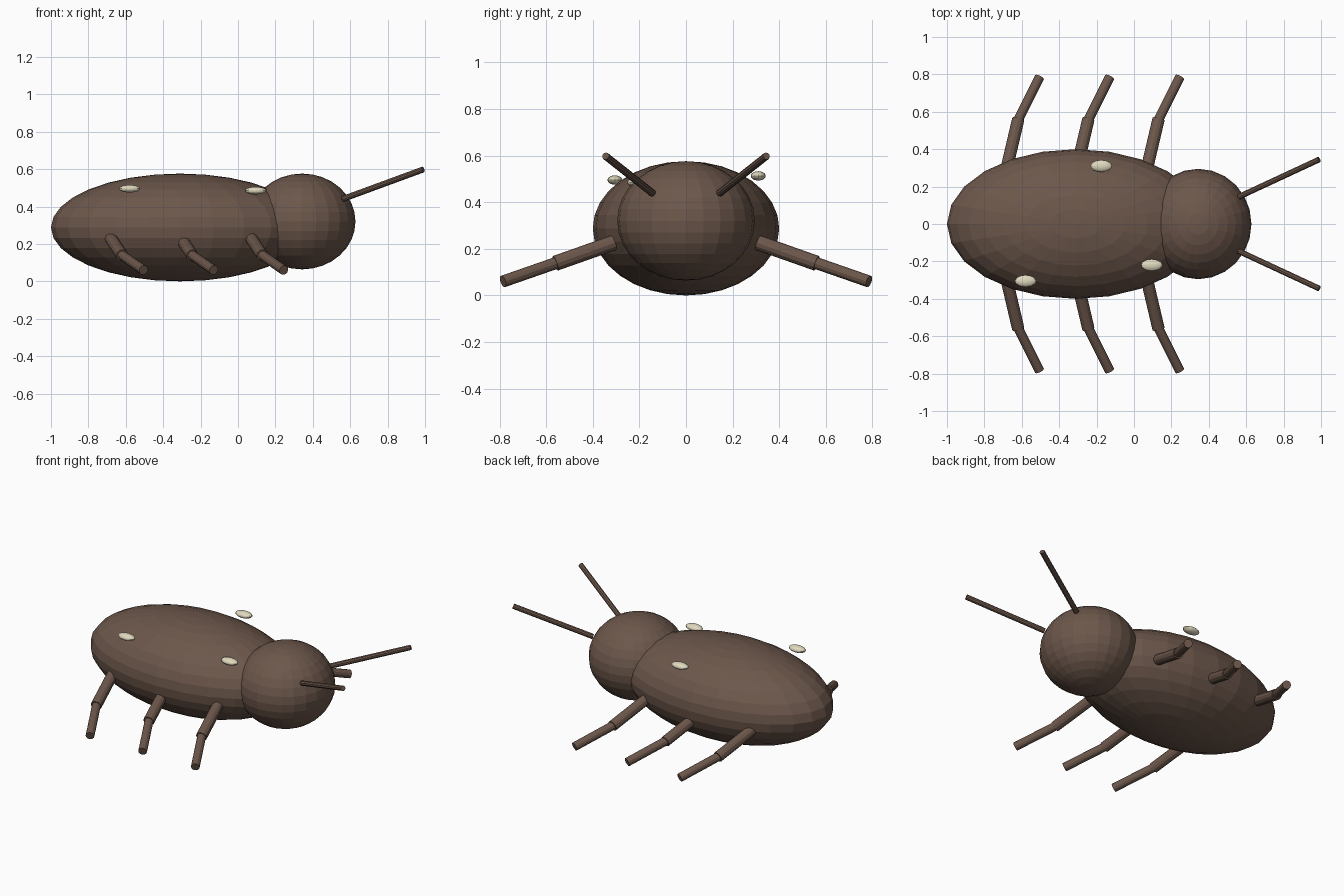
import bpy
from mathutils import Vector

if "Cube" in bpy.data.objects:
    bpy.data.objects.remove(bpy.data.objects["Cube"])


def material(name, rgb):
    m = bpy.data.materials.new(name)
    m.diffuse_color = (*rgb, 1)
    m.use_nodes = True
    m.node_tree.nodes["Principled BSDF"].inputs["Base Color"].default_value = m.diffuse_color
    return m


brown = material("brown shell", (0.15, 0.095, 0.07))
cream = material("cream spot", (0.75, 0.70, 0.52))


def ellipsoid(name, centre, radii, mat, segments=24, rings=16):
    bpy.ops.mesh.primitive_uv_sphere_add(segments=segments, ring_count=rings,
                                         radius=1, location=centre)
    ob = bpy.context.object
    ob.name = name
    ob.scale = radii
    ob.data.materials.append(mat)
    return ob


def rod(name, start, end, radius, sides):
    a, b = Vector(start), Vector(end)
    bpy.ops.mesh.primitive_cylinder_add(vertices=sides, radius=radius,
                                        depth=(b - a).length, location=(a + b) / 2)
    ob = bpy.context.object
    ob.name = name
    ob.rotation_euler = (b - a).to_track_quat('Z', 'Y').to_euler()
    ob.data.materials.append(brown)
    return ob


# Body and head, faceted
ellipsoid("body", (-0.31, 0, 0.288), (0.69, 0.40, 0.288), brown)
ellipsoid("head", (0.343, 0, 0.32), (0.285, 0.295, 0.256), brown)

# Three floating oval spots
for i, c in enumerate([(-0.58, -0.305, 0.495), (0.095, -0.22, 0.485),
                       (-0.175, 0.31, 0.513)]):
    ellipsoid(f"spot_{i + 1}", c, (0.057, 0.032, 0.02), cream, 16, 10)

for side, label in ((-1, "right"), (1, "left")):
    # Antennae
    rod(f"antenna_{label}", (0.56, side * 0.145, 0.44),
        (0.99, side * 0.345, 0.598), 0.016, 10)
    # Jointed legs: thick upper part and thinner lower part
    for i, x in enumerate((-0.62, -0.245, 0.13)):
        rod(f"upper_leg_{label}_{i + 1}", (x - 0.06, side * 0.30, 0.23),
            (x + 0.001, side * 0.56, 0.138), 0.033, 12)
        rod(f"lower_leg_{label}_{i + 1}", (x, side * 0.555, 0.14),
            (x + 0.115, side * 0.785, 0.06), 0.026, 12)
